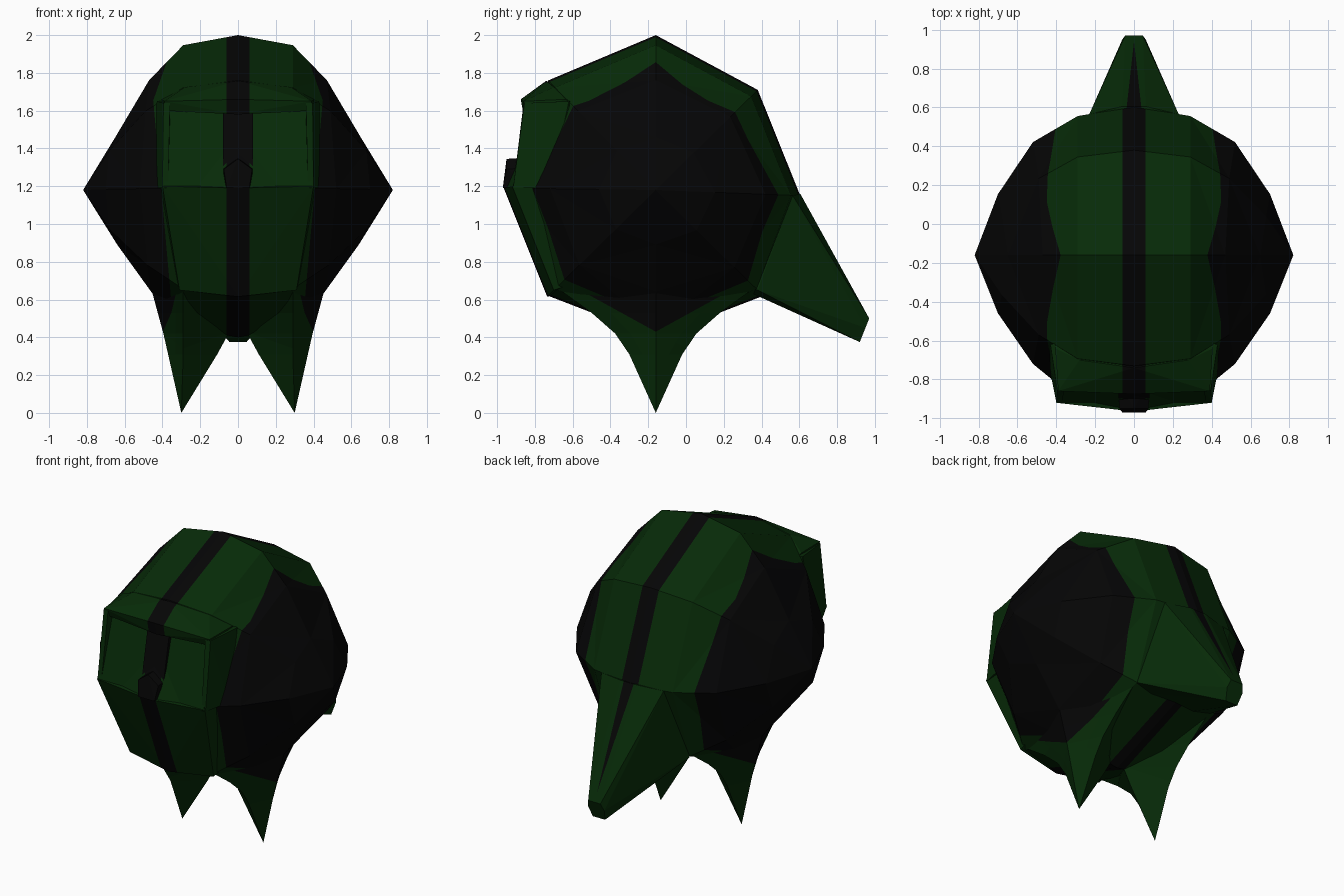
import bpy, bmesh

if "Cube" in bpy.data.objects:
    bpy.data.objects.remove(bpy.data.objects["Cube"])


def material(name, rgb):
    m = bpy.data.materials.new(name)
    m.diffuse_color = (*rgb, 1)
    m.use_nodes = True
    m.node_tree.nodes["Principled BSDF"].inputs["Base Color"].default_value = m.diffuse_color
    return m


GREEN = material("dark green", (0.0021, 0.0235, 0.0024))
BLACK = material("near black", (0.0016, 0.0016, 0.0017))
CY, CZ = -0.16, 1.18


def cut(bm, co, no):
    geom = bm.verts[:] + bm.edges[:] + bm.faces[:]
    bmesh.ops.bisect_plane(bm, geom=geom, dist=1e-5, plane_co=co, plane_no=no)


def finish(name, bm, is_black):
    bmesh.ops.recalc_face_normals(bm, faces=bm.faces[:])
    for f in bm.faces:
        f.material_index = int(is_black(f.calc_center_median(), f.normal))
    me = bpy.data.meshes.new(name)
    bm.to_mesh(me)
    bm.free()
    me.materials.append(GREEN)
    me.materials.append(BLACK)
    ob = bpy.data.objects.new(name, me)
    bpy.context.collection.objects.link(ob)
    return ob


def hull(points, mirror=True):
    bm = bmesh.new()
    pts = {tuple(p) for p in points}
    if mirror:
        pts |= {(-x, y, z) for x, y, z in pts}
    for p in sorted(pts):
        bm.verts.new(p)
    bmesh.ops.convex_hull(bm, input=bm.verts[:])
    loose = [v for v in bm.verts if not v.link_faces]
    bmesh.ops.delete(bm, geom=loose, context='VERTS')
    return bm


def loft(rings, tip0=None, tip1=None):
    bm = bmesh.new()
    rs = [[bm.verts.new(p) for p in r] for r in rings]
    n = len(rs[0])
    for a, b in zip(rs, rs[1:]):
        for i in range(n):
            j = (i + 1) % n
            bm.faces.new((a[i], a[j], b[j], b[i]))
    for ring, tip in ((rs[0], tip0), (rs[-1], tip1)):
        if tip:
            t = bm.verts.new(tip)
            for i in range(n):
                bm.faces.new((ring[i], ring[(i + 1) % n], t))
        else:
            bm.faces.new(ring)
    return bm


def stripes(bm, w=0.06):
    for s in (-1, 1):
        cut(bm, (s * w, 0, 0), (1, 0, 0))


# Faceted round body: octagon side profile shrinking toward the side points
profile = [(-0.16, 2.0), (0.38, 1.71), (0.605, 1.15), (0.41, 0.62),
           (-0.16, 0.40), (-0.73, 0.62), (-0.96, 1.19), (-0.73, 1.76)]
# x and scale of the outer rings, per profile corner
outer_a = [(0.47, 0.71), (0.49, 0.73), (0.52, 0.76), (0.48, 0.73),
           (0.46, 0.69), (0.48, 0.71), (0.52, 0.70), (0.49, 0.72)]
outer_b = [(0.65, 0.34), (0.68, 0.37), (0.70, 0.41), (0.68, 0.38),
           (0.64, 0.37), (0.68, 0.37), (0.70, 0.375), (0.68, 0.36)]
sets = [[(0.29, 0.935)] * 8, outer_a, outer_b]


def body_ring(side, table):
    return [(side * x, CY + (y - CY) * s, CZ + (z - CZ) * s)
            for (y, z), (x, s) in zip(profile, table)]


rings = ([body_ring(-1, t) for t in sets[::-1]]
         + [body_ring(1, [(0.0, 1.0)] * 8)] + [body_ring(1, t) for t in sets])
body = loft(rings, (-0.82, CY, CZ), (0.82, CY, CZ))
bmesh.ops.triangulate(body, faces=[f for f in body.faces
                                   if abs(f.calc_center_median().x) > 0.3])
stripes(body)
for s in (-1, 1):
    cut(body, (s * 0.30, 0, 0), (s, 0, -0.09))
    cut(body, (s * 0.45, 0, 1.65), (s, 0, 0.35))


def body_black(c, n):
    x = abs(c.x)
    return x < 0.06 or x > min(0.30 + 0.09 * c.z, 0.45 - 0.35 * (c.z - 1.65))


finish("body", body, body_black)

# Brow ledge over the face panels
brow = hull([(0.0, -0.74, 1.758), (0.28, -0.70, 1.725), (0.405, -0.64, 1.66),
             (0.39, -0.86, 1.65), (0.39, -0.84, 1.60), (0.38, -0.5, 1.60),
             (0.0, -0.875, 1.66), (0.0, -0.86, 1.58)])
stripes(brow)
finish("brow", brow, lambda c, n: abs(c.x) < 0.06)

# Recessed face panel
panel = hull([(0.38, -0.81, 1.61), (0.38, -0.87, 1.25), (0.39, -0.92, 1.19),
              (0.38, -0.5, 1.61), (0.39, -0.5, 1.19)])
stripes(panel, 0.08)
finish("face_panel", panel, lambda c, n: abs(c.x) < 0.08)

# Raised rims on both sides of the face
for s, side in ((-1, "left"), (1, "right")):
    rim = hull([(s * x, y, z) for x, y, z in
                [(0.36, -0.86, 1.64), (0.395, -0.855, 1.64), (0.37, -0.915, 1.19),
                 (0.40, -0.915, 1.19), (0.36, -0.6, 1.65), (0.43, -0.62, 1.65),
                 (0.36, -0.6, 1.19), (0.44, -0.72, 1.19)]], False)
    finish(side + "_face_rim", rim, lambda c, n: False)

# Lower face, tapering down to the chin
jaw = hull([(0.0, -0.965, 1.19), (0.40, -0.92, 1.20), (0.31, -0.70, 0.65),
            (0.0, -0.735, 0.615), (0.42, -0.7, 1.20), (0.33, -0.55, 0.70),
            (0.0, -0.4, 0.7)])
stripes(jaw)
finish("jaw", jaw, lambda c, n: abs(c.x) < 0.06)

# Dark centre bar and nose
bar = hull([(0.08, -0.84, 1.60), (0.08, -0.90, 1.30), (0.08, -0.7, 1.60),
            (0.08, -0.7, 1.30)])
finish("centre_bar", bar, lambda c, n: True)
nose = hull([(0.0, -0.95, 1.345), (0.075, -0.95, 1.29), (0.06, -0.97, 1.19),
             (0.08, -0.8, 1.19), (0.08, -0.8, 1.30), (0.0, -0.8, 1.35)])
finish("nose", nose, lambda c, n: True)

# Tail wedge with a narrowing dark stripe on top
tail = hull([(0.23, 0.565, 1.15), (0.06, 0.605, 1.16), (0.29, 0.38, 0.65),
             (0.05, 0.41, 0.62), (0.045, 0.97, 0.50), (0.06, 0.95, 0.45),
             (0.045, 0.92, 0.375), (0.2, 0.2, 1.1), (0.2, 0.2, 0.7)])
for s in (-1, 1):
    cut(tail, (s * 0.04, 0.58, 0), (0.36, s * 0.04, 0))
finish("tail", tail, lambda c, n: n.z > 0.2 and
       abs(c.x) < 0.04 - (c.y - 0.58) / 9)

# Pointed feet: flared diamond sections ending in a spike
levels = [(0.66, 0.03, 0.46, 0.52), (0.53, 0.04, 0.425, 0.34),
          (0.42, 0.05, 0.395, 0.215), (0.31, 0.11, 0.37, 0.14)]
for s, side in ((-1, "left"), (1, "right")):
    foot = loft([[(s * a, CY, z), (s * 0.29, CY - h, z), (s * b, CY, z),
                  (s * 0.29, CY + h, z)] for z, a, b, h in levels],
                None, (s * 0.30, CY, 0.0))
    cut(foot, (s * 0.33, 0, 0), (1, 0, 0))
    for k in (-1, 1):
        cut(foot, (0, CY, 0.43), (0, k * 0.55, 1))
    finish(side + "_foot", foot, lambda c, n: abs(c.x) > 0.33
           and c.z > 0.43 + 0.55 * abs(c.y - CY))
